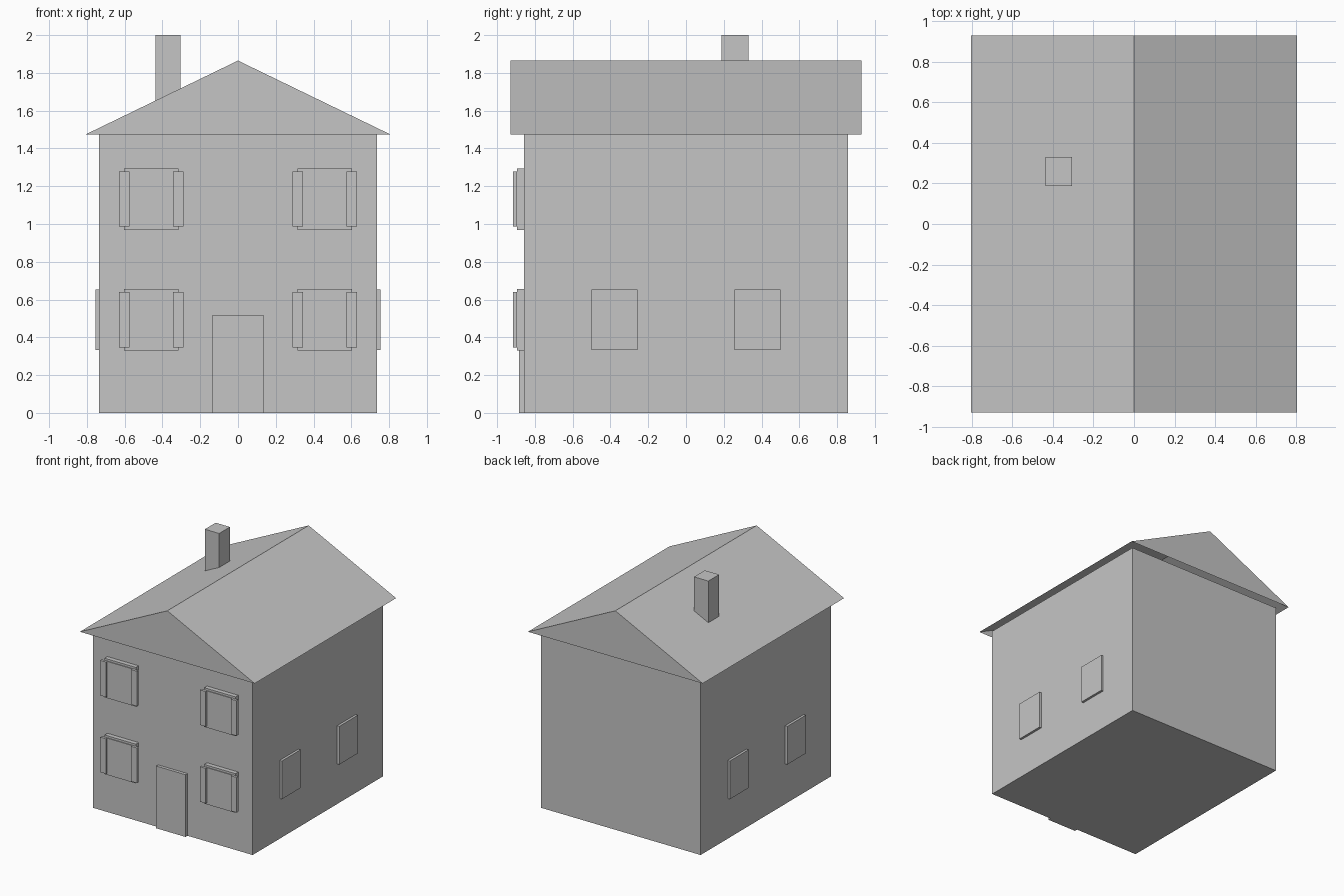
import bpy
import bmesh
from mathutils import Vector

if "Cube" in bpy.data.objects:
    bpy.data.objects.remove(bpy.data.objects["Cube"])

# One plain grey for the whole house
grey = bpy.data.materials.new("plain grey")
grey.use_nodes = True
colour = (0.56, 0.56, 0.56, 1)
grey.diffuse_color = colour
grey.node_tree.nodes["Principled BSDF"].inputs["Base Color"].default_value = colour


def finish(name, bm):
    bmesh.ops.recalc_face_normals(bm, faces=bm.faces)
    mesh = bpy.data.meshes.new(name)
    bm.to_mesh(mesh)
    bm.free()
    mesh.materials.append(grey)
    obj = bpy.data.objects.new(name, mesh)
    bpy.context.collection.objects.link(obj)
    return obj


def box(name, x, y, z):
    """Box from (low, high) ranges along each axis."""
    bm = bmesh.new()
    bmesh.ops.create_cube(bm, size=1)
    low, high = (Vector(corner) for corner in zip(x, y, z))
    for v in bm.verts:
        v.co = (low + high) / 2 + v.co * (high - low)
    return finish(name, bm)


def span(centre, half):
    return (centre - half, centre + half)


WALL_X, WALL_Y, EAVE = 0.735, 0.857, 1.475

# Walls
box("walls", (-WALL_X, WALL_X), (-WALL_Y, WALL_Y), (0, EAVE))

# Roof: a gabled shell, open underneath
bm = bmesh.new()
gables = [[bm.verts.new((x, y, z)) for x, z in ((-0.805, EAVE), (0, 1.865), (0.805, EAVE))]
          for y in (-0.93, 0.93)]
front, back = gables
bm.faces.new(front)
bm.faces.new(back)
for i in range(2):
    bm.faces.new((front[i], front[i + 1], back[i + 1], back[i]))
finish("roof", bm)

# Chimney
box("chimney", (-0.437, -0.305), (0.188, 0.33), (1.6, 2))

# Door
box("front_door", (-0.135, 0.135), (-0.883, -WALL_Y), (0, 0.518))

# Front windows: frame, raised pane and two shutters
for floor, height in (("lower", 0.493), ("upper", 1.132)):
    for side, sign in (("right", -1), ("left", 1)):
        name = f"{floor}_{side}_window"
        x = sign * 0.459
        box(name + "_frame", span(x, 0.144), (-0.894, -WALL_Y), span(height, 0.163))
        box(name + "_pane", span(x, 0.117), (-0.9, -0.89), span(height, 0.146))
        for edge, offset in (("inner", -sign), ("outer", sign)):
            box(f"{name}_{edge}_shutter", span(x + offset * 0.143, 0.027),
                (-0.915, -0.894), span(height, 0.146))

# Side windows
for side, sign in (("right", -1), ("left", 1)):
    for place, y in (("front", -0.378), ("back", 0.378)):
        box(f"{side}_{place}_side_window", span(sign * 0.744, 0.011),
            span(y, 0.122), span(0.493, 0.159))
